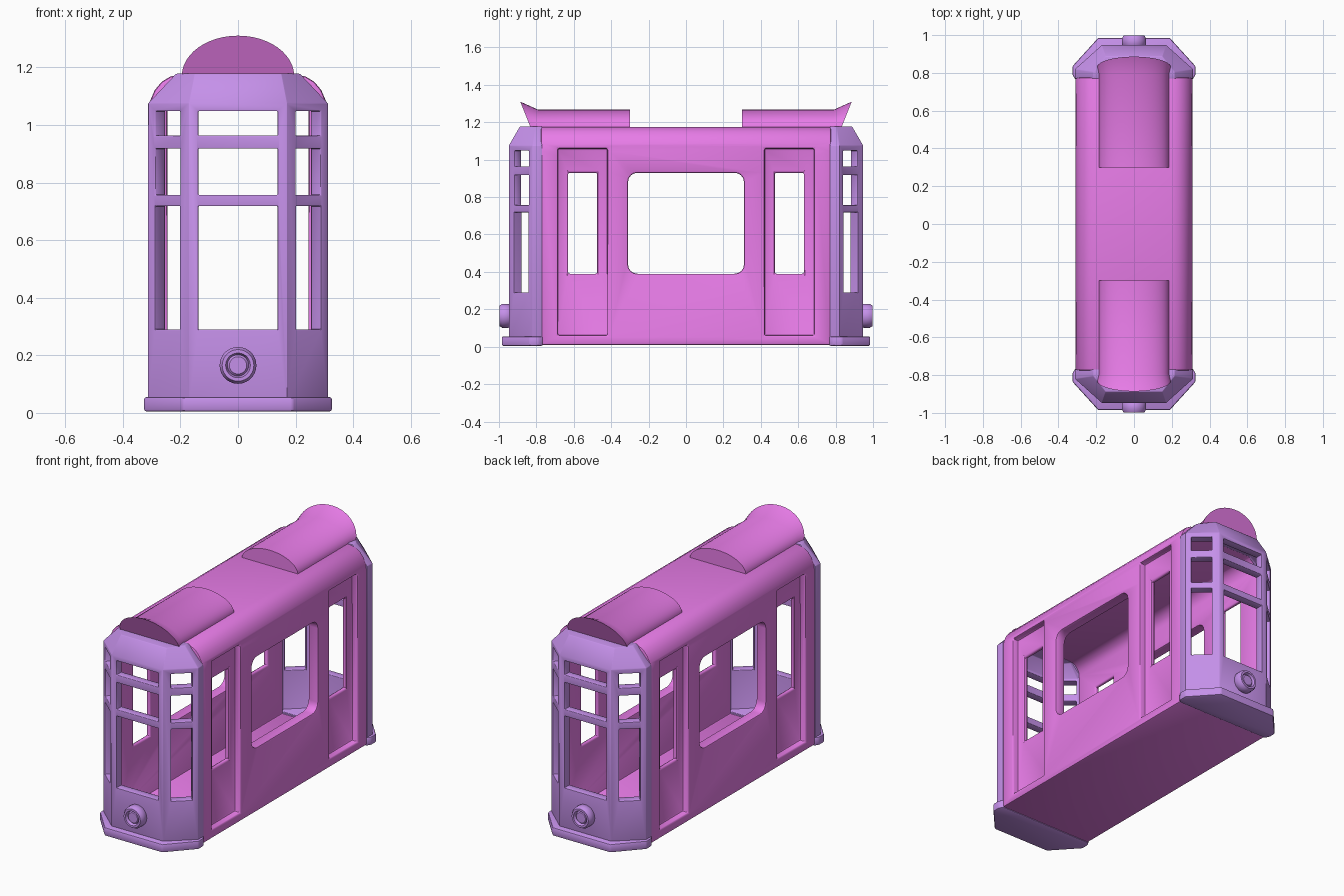
import bpy, bmesh, math
from mathutils import Vector, Matrix

if "Cube" in bpy.data.objects:
    bpy.data.objects.remove(bpy.data.objects["Cube"])

def material(name, rgb):
    m = bpy.data.materials.new(name)
    m.diffuse_color = (*rgb, 1)
    m.use_nodes = True
    m.node_tree.nodes["Principled BSDF"].inputs["Base Color"].default_value = m.diffuse_color
    return m

MAGENTA = material("magenta", (0.80, 0.20, 0.80))
PURPLE = material("purple", (0.56, 0.28, 0.82))

def loft(name, rings, mat=None):
    """Skin a list of closed rings and cap both ends."""
    bm = bmesh.new()
    vs = [[bm.verts.new(p) for p in r] for r in rings]
    n = len(rings[0])
    for a, b in zip(vs, vs[1:]):
        for i in range(n):
            j = (i + 1) % n
            bm.faces.new((a[i], a[j], b[j], b[i]))
    bm.faces.new(vs[0])
    bm.faces.new(vs[-1])
    bmesh.ops.recalc_face_normals(bm, faces=bm.faces)
    me = bpy.data.meshes.new(name)
    bm.to_mesh(me)
    bm.free()
    ob = bpy.data.objects.new(name, me)
    bpy.context.collection.objects.link(ob)
    if mat:
        me.materials.append(mat)
    return ob

def box(x0, x1, y0, y1, z0, z1):
    return loft("cutter", [[(x, y0, z0), (x, y1, z0), (x, y1, z1), (x, y0, z1)] for x in (x0, x1)])

def smooth(ob, angle=35):
    bpy.ops.object.select_all(action='DESELECT')
    ob.select_set(True)
    bpy.context.view_layer.objects.active = ob
    bpy.ops.object.shade_smooth_by_angle(angle=math.radians(angle))

def finish(ob, cutters=(), bevel=0.0, segments=2):
    """Cut openings, round the edges, bake and smooth."""
    for c in cutters:
        c.hide_render = True
        m = ob.modifiers.new("cut", 'BOOLEAN')
        m.operation, m.object, m.solver = 'DIFFERENCE', c, 'EXACT'
    if bevel:
        b = ob.modifiers.new("round", 'BEVEL')
        b.width, b.segments, b.limit_method = bevel, segments, 'ANGLE'
        b.angle_limit = math.radians(32)
    bpy.context.view_layer.update()
    me = bpy.data.meshes.new_from_object(ob.evaluated_get(bpy.context.evaluated_depsgraph_get()))
    ob.modifiers.clear()
    ob.data = me
    for c in cutters:
        bpy.data.objects.remove(c)
    smooth(ob)
    return ob

def other_end(ob):
    """Copy a part from the rear end to the front end."""
    c = ob.copy()
    c.data = ob.data.copy()
    c.name = ob.name.replace("rear", "front")
    c.data.transform(Matrix.Rotation(math.pi, 4, 'Z'))
    bpy.context.collection.objects.link(c)

def sym(pts):
    """Mirror an open half outline in x into a closed ring."""
    return pts + [(-p[0],) + tuple(p[1:]) for p in reversed(pts)]

# saloon: hollow section with a rounded roof
def section(w, z0, z1, rx, rz, y):
    half = [(w, y, z0)]
    for i in range(6):
        a = math.pi / 2 * i / 5
        half.append((w - rx + rx * math.cos(a), y, z1 - rz + rz * math.sin(a)))
    return sym(half)

saloon = loft("saloon_body", [section(0.31, 0.01, 1.175, 0.11, 0.13, y) for y in (-0.775, 0.775)], MAGENTA)
cut = [loft("cutter", [section(0.245, 0.05, 1.13, 0.07, 0.07, y) for y in (-0.9, 0.9)])]

# big rounded side windows
win = []
for cy, cz, a0 in ((0.26, 0.88, 0), (-0.26, 0.88, 90), (-0.26, 0.44, 180), (0.26, 0.44, 270)):
    for i in range(5):
        a = math.radians(a0 + 22.5 * i)
        win.append((cy + 0.05 * math.cos(a), cz + 0.05 * math.sin(a)))
cut.append(loft("cutter", [[(x, y, z) for y, z in win] for x in (-0.5, 0.5)]))

# recessed doors with their windows
for s in (-1, 1):
    y0, y1 = sorted((s * 0.42, s * 0.685))
    for x0, x1 in ((-0.4, -0.272), (0.272, 0.4)):
        cut.append(box(x0, x1, y0, y1, 0.06, 1.06))
    y0, y1 = sorted((s * 0.475, s * 0.63))
    cut.append(box(-0.5, 0.5, y0, y1, 0.39, 0.93))
finish(saloon, cut, 0.009)

# driver cab: faceted shell with sloped header
def plan(w, ya, yb, fw, yf, z):
    return sym([(w, ya, z), (w, yb, z), (fw, yf, z)])

cab = loft("rear_cab", [plan(0.312, 0.77, 0.82, 0.17, 0.947, 0.03),
                        plan(0.312, 0.77, 0.82, 0.17, 0.947, 1.075),
                        plan(0.215, 0.77, 0.805, 0.15, 0.888, 1.178)], PURPLE)
cut = [loft("cutter", [plan(0.258, 0.7, 0.798, 0.148, 0.897, 0.06),
                       plan(0.258, 0.7, 0.798, 0.148, 0.897, 1.06),
                       plan(0.19, 0.7, 0.78, 0.13, 0.85, 1.13)])]
# three tiers of cab windows, one front and two diagonal
turn = math.atan2(0.142, 0.127)
for z0, z1 in ((0.29, 0.718), (0.757, 0.918), (0.963, 1.048)):
    cut.append(box(-0.138, 0.138, 0.86, 1.05, z0, z1))
    for s in (-1, 1):
        c = box(-0.08, 0.08, -0.058, 0.058, z0, z1)
        a = math.atan2(0.142, s * 0.127)
        c.data.transform(Matrix.Translation((s * 0.237, 0.872, 0)) @ Matrix.Rotation(a, 4, 'Z'))
        cut.append(c)
other_end(finish(cab, cut, 0.012))

# bumper skirt
skirt = loft("rear_skirt", [sym([(0.31, 0.765, z), (0.326, 0.79, z), (0.326, 0.835, z), (0.19, 0.985, z)])
                            for z in (0.005, 0.055)], PURPLE)
other_end(finish(skirt, (), 0.008))

# headlight turned about the y axis
lamp = [(0.05, 0.93), (0.064, 0.95), (0.064, 0.982), (0.055, 0.998), (0.043, 0.998), (0.037, 0.982), (0.03, 0.99)]
light = loft("rear_headlight", [[(r * math.cos(t * math.pi / 14), y, 0.165 + r * math.sin(t * math.pi / 14))
                                 for t in range(28)] for r, y in lamp], PURPLE)
other_end(finish(light))

# roof pod with flared hood
def arch(w, h, y0, lean):
    pts = []
    for i in range(25):
        a = math.pi * i / 24
        z = h * math.sin(a)
        pts.append((w * math.cos(a), y0 + lean * z, 1.17 + z))
    return pts

pod = loft("rear_roof_pod", [arch(0.185, 0.097, 0.30, 0), arch(0.185, 0.097, 0.79, 0),
                             arch(0.195, 0.14, 0.83, 0.4)], MAGENTA)
other_end(finish(pod))
